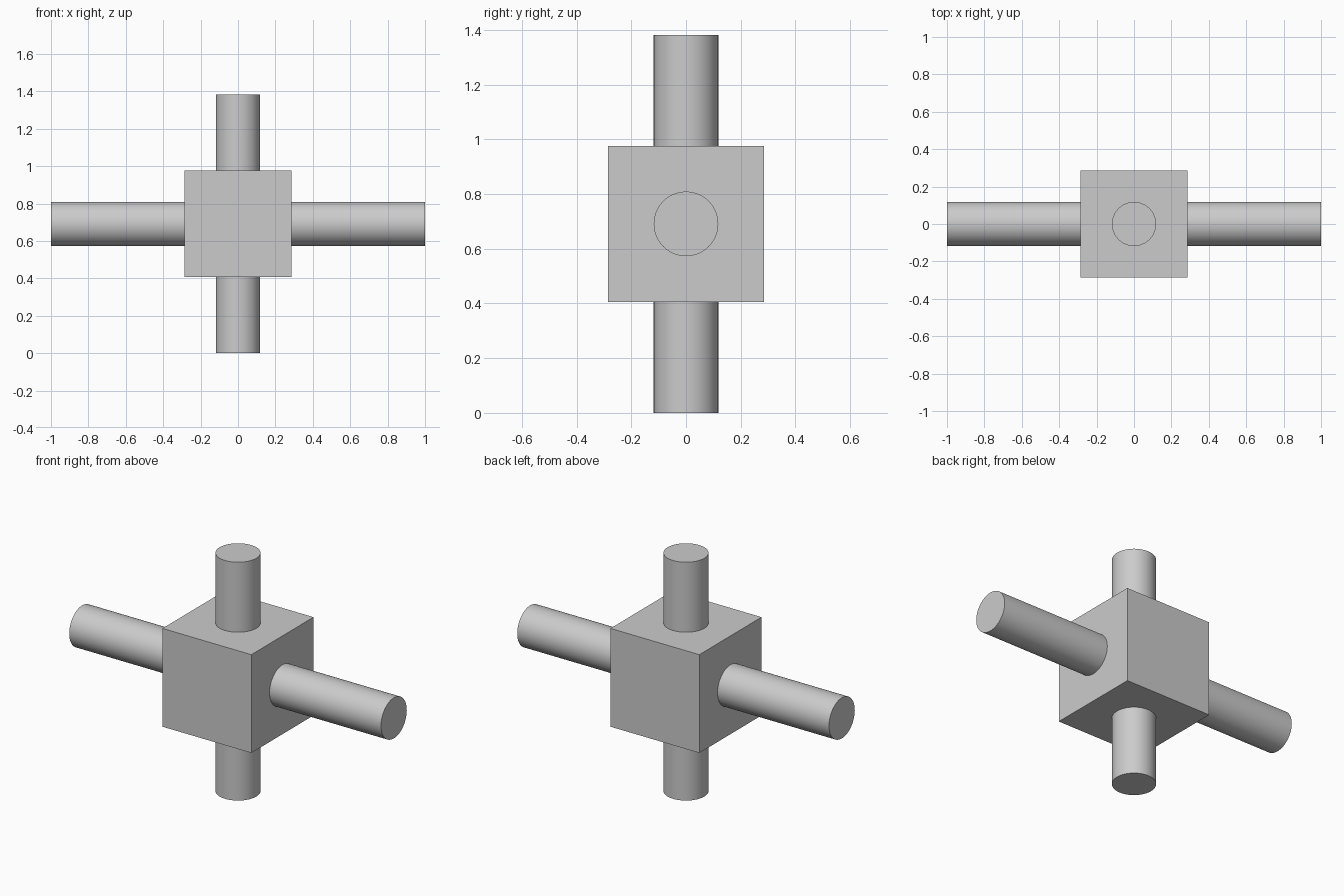
import bpy
import math

cube = bpy.data.objects.get("Cube")
if cube:
    bpy.data.objects.remove(cube, do_unlink=True)

CENTRE_Z = 0.691
HALF_BLOCK = 0.285
HALF_HEIGHT = 0.691
RADIUS = 0.118

grey = bpy.data.materials.new("plain grey")
grey.use_nodes = True
colour = (0.6, 0.6, 0.6, 1)
grey.diffuse_color = colour
grey.node_tree.nodes["Principled BSDF"].inputs["Base Color"].default_value = colour


def rod(name, axis, sign, reach):
    """Round arm from the block face out to the given reach."""
    length = reach - HALF_BLOCK
    middle = sign * (reach + HALF_BLOCK) / 2
    if axis == "x":
        location, rotation = (middle, 0, CENTRE_Z), (0, math.pi / 2, 0)
    else:
        location, rotation = (0, 0, CENTRE_Z + middle), (0, 0, 0)
    bpy.ops.mesh.primitive_cylinder_add(
        vertices=64, radius=RADIUS, depth=length, location=location, rotation=rotation)
    obj = bpy.context.object
    obj.name = name
    obj.data.materials.append(grey)
    bpy.ops.object.shade_smooth_by_angle()


# Central block
bpy.ops.mesh.primitive_cube_add(size=2 * HALF_BLOCK, location=(0, 0, CENTRE_Z))
block = bpy.context.object
block.name = "central_block"
block.data.materials.append(grey)

# Four arms
rod("left_arm", "x", 1, 1.0)
rod("right_arm", "x", -1, 1.0)
rod("top_arm", "z", 1, HALF_HEIGHT)
rod("bottom_arm", "z", -1, HALF_HEIGHT)
